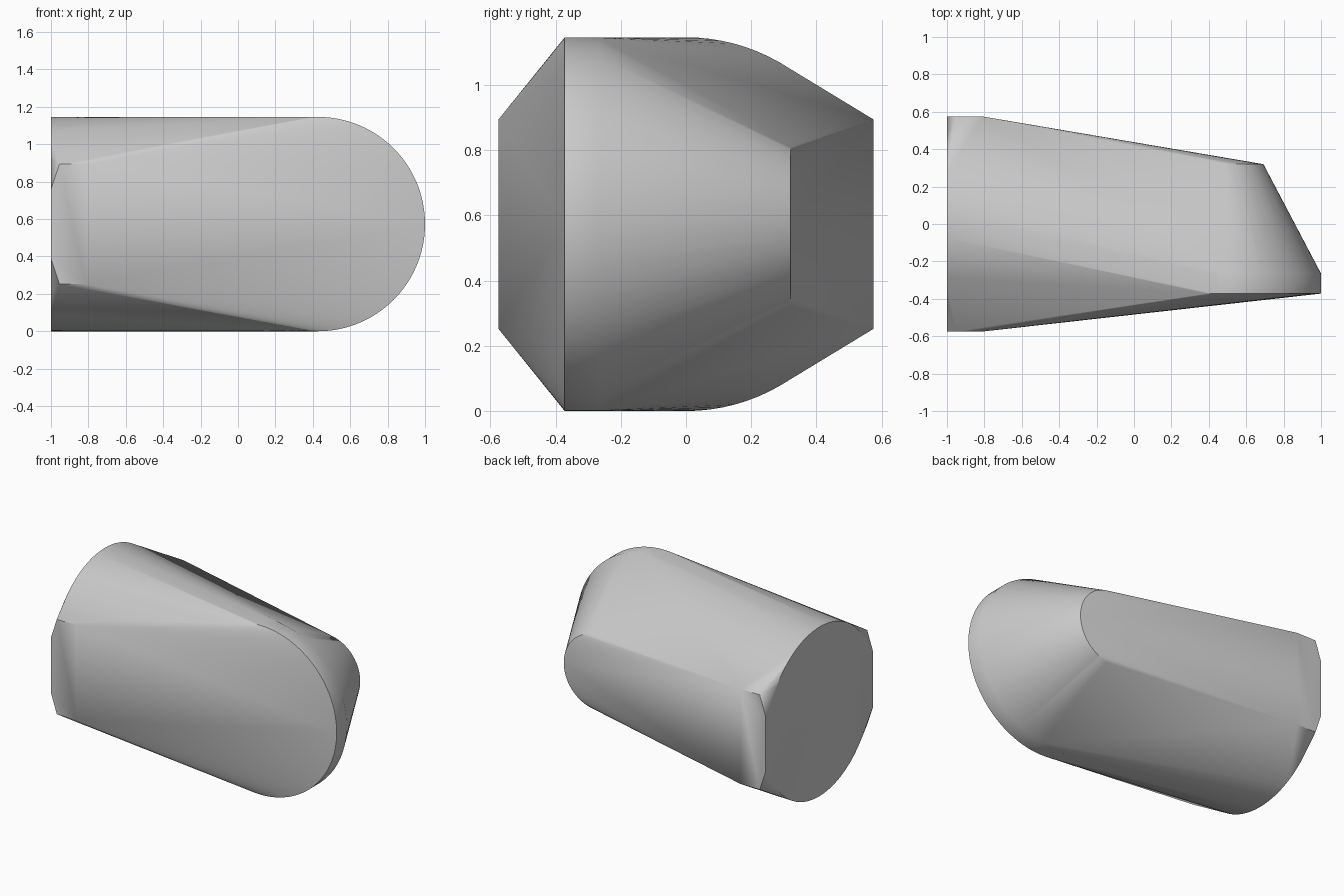
import bpy
import bmesh
import math
from math import cos, sin, pi

cube = bpy.data.objects.get("Cube")
if cube:
    bpy.data.objects.remove(cube, do_unlink=True)

MID = 0.573      # height of the central axis
RADIUS = 0.573   # large rounded ends
SEGMENTS = 96


def circle(radius):
    """Offsets around a circle."""
    for i in range(SEGMENTS):
        a = 2 * pi * i / SEGMENTS
        yield radius * cos(a), radius * sin(a)


points = []

# Short round rim at the front
for u, v in circle(RADIUS):
    points += [(0.427 + u, y, MID + v) for y in (-0.372, -0.265)]

# Small round rim at the back
points += [(0.437 + u, 0.32, MID + v) for u, v in circle(0.255)]

# Large flat disc at the end
points += [(-1, u, MID + v) for u, v in circle(RADIUS)]

# Flat side pads beside the end disc, mirrored in y and z
for side in (-1, 1):
    for up in (-1, 1):
        points.append((-1, side * 0.575, MID + up * 0.185))
        for x in (-0.955, -0.81):
            points.append((x, side * 0.575, MID + up * 0.321))

# Wrap all the rims in one convex skin
bm = bmesh.new()
for p in points:
    bm.verts.new(p)
hull = bmesh.ops.convex_hull(bm, input=bm.verts[:])
spare = {g for g in hull["geom_interior"] + hull["geom_unused"]
         if isinstance(g, bmesh.types.BMVert)}
bmesh.ops.delete(bm, geom=list(spare), context='VERTS')
bmesh.ops.dissolve_limit(bm, angle_limit=math.radians(0.2),
                         verts=bm.verts[:], edges=bm.edges[:])
bmesh.ops.recalc_face_normals(bm, faces=bm.faces[:])

mesh = bpy.data.meshes.new("tapered_body")
bm.to_mesh(mesh)
bm.free()
body = bpy.data.objects.new("tapered_body", mesh)
bpy.context.collection.objects.link(body)

# Plain grey material
grey = bpy.data.materials.new("plain_grey")
grey.use_nodes = True
colour = (0.6, 0.6, 0.6, 1)
grey.diffuse_color = colour
grey.node_tree.nodes["Principled BSDF"].inputs["Base Color"].default_value = colour
mesh.materials.append(grey)

# Smooth shading with sharp rims
bpy.ops.object.select_all(action='DESELECT')
body.select_set(True)
bpy.context.view_layer.objects.active = body
bpy.ops.object.shade_smooth_by_angle(angle=math.radians(30))
